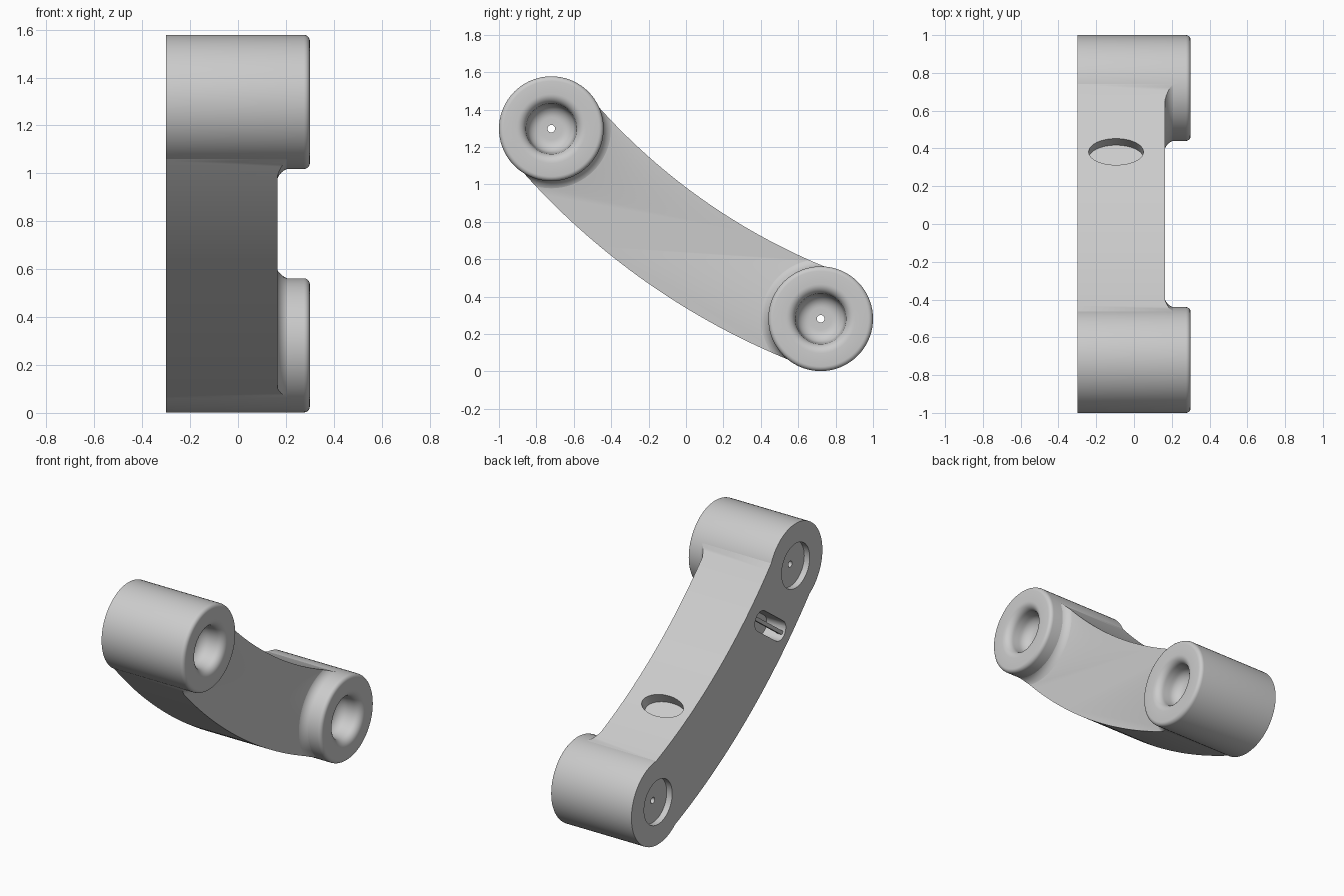
import bpy, bmesh, math
from mathutils import Matrix, Vector

if "Cube" in bpy.data.objects:
    bpy.data.objects.remove(bpy.data.objects["Cube"])

grey = bpy.data.materials.new("plain_grey")
grey.use_nodes = True
colour = (0.6, 0.6, 0.6, 1)
grey.diffuse_color = colour
grey.node_tree.nodes["Principled BSDF"].inputs["Base Color"].default_value = colour

FACE, ARM_FACE, BOSS_R = 0.3, 0.165, 0.28
UPPER, LOWER = Vector((0, -0.72, 1.298)), Vector((0, 0.72, 0.282))


def make(name, bm):
    bmesh.ops.recalc_face_normals(bm, faces=bm.faces)
    mesh = bpy.data.meshes.new(name)
    bm.to_mesh(mesh)
    bm.free()
    mesh.materials.append(grey)
    ob = bpy.data.objects.new(name, mesh)
    bpy.context.collection.objects.link(ob)
    return ob


def lathe(name, profile, centre, steps=72):
    """Spin (x, radius) points about the x axis through centre."""
    bm = bmesh.new()
    vs = [bm.verts.new((x, 0, r)) for x, r in profile]
    es = [bm.edges.new(p) for p in zip(vs, vs[1:])]
    bmesh.ops.spin(bm, geom=vs + es, cent=(0, 0, 0), axis=(1, 0, 0),
                   angle=math.tau, steps=steps)
    bmesh.ops.remove_doubles(bm, verts=bm.verts, dist=1e-5)
    bmesh.ops.translate(bm, verts=bm.verts, vec=centre)
    return make(name, bm)


def loft(name, rings):
    """Join closed rings of points with quads and cap both ends."""
    bm = bmesh.new()
    loops = [[bm.verts.new(p) for p in ring] for ring in rings]
    n = len(loops[0])
    for a, b in zip(loops, loops[1:]):
        for i in range(n):
            j = (i + 1) % n
            bm.faces.new((a[i], a[j], b[j], b[i]))
    bm.faces.new(loops[0])
    bm.faces.new(loops[-1])
    return make(name, bm)


def prism(name, outline, x0, x1):
    return loft(name, [[(x, y, z) for y, z in outline] for x in (x0, x1)])


def cut(ob, cutter):
    mod = ob.modifiers.new("cut", 'BOOLEAN')
    mod.object, mod.operation, mod.solver = cutter, 'DIFFERENCE', 'EXACT'
    with bpy.context.temp_override(object=ob, active_object=ob):
        bpy.ops.object.modifier_apply(modifier=mod.name)
    bpy.data.objects.remove(cutter)


def quarter(cx, cr, radius, start, end, n=8):
    angles = [math.radians(start + (end - start) * i / n) for i in range(n + 1)]
    return [(cx + radius * math.cos(a), cr + radius * math.sin(a)) for a in angles]


# End bosses: rounded rim, flared cup, pin hole and shallow recess behind
boss = ([(-FACE, 0.147), (-FACE, BOSS_R)]
        + quarter(0.275, 0.255, 0.025, 90, 0, 5)
        + quarter(0.25, 0.185, 0.05, 0, -90)
        + quarter(0.215, 0.06, 0.07, 90, 180)
        + [(0.145, 0.02), (-0.26, 0.02), (-0.26, 0.147), (-FACE, 0.147)])
parts = [lathe("upper_boss", boss, UPPER), lathe("lower_boss", boss, LOWER)]

# Curved arm: a rectangle swept along an arc from boss to boss
chord = LOWER - UPPER
sag, half_width = 0.11, 0.267
bend = ((chord.length / 2) ** 2 + sag ** 2) / (2 * sag)
up_normal = Vector((0, -chord.z, chord.y)).normalized()
pivot = (UPPER + LOWER) / 2 + up_normal * (bend - sag)
half_angle = math.asin(chord.length / 2 / bend) - 0.012
middle = math.atan2(-up_normal.z, -up_normal.y)
inner, outer = bend - half_width, bend + half_width
section = [(-FACE, inner), (0.225, inner), (0.225, outer), (-FACE, outer)]
steps = 36
rings = []
for i in range(steps + 1):
    a = middle + half_angle * (2 * i / steps - 1)
    rings.append([(x, pivot.y + r * math.cos(a), pivot.z + r * math.sin(a))
                  for x, r in section])
arm = loft("curved_arm", rings)
parts.append(arm)

# Lower the arm's face, leaving a fillet flare around each boss
relief = prism("relief_cutter", [(-1.5, -0.5), (1.5, -0.5), (1.5, 2), (-1.5, 2)],
               ARM_FACE, 0.4)
flare = ([(0, 0), (0, 0.345), (0.16, 0.345)]
         + quarter(0.23, 0.345, 0.07, 180, 270)[1:] + [(0.45, 0.275), (0.45, 0)])
for centre in (UPPER, LOWER):
    cut(relief, lathe("flare", flare, centre))
cut(arm, relief)

# Seat the arm ends just inside the bosses
for centre in (UPPER, LOWER):
    cut(arm, lathe("seat_cutter", [(-0.4, 0), (-0.4, 0.27), (0.4, 0.27), (0.4, 0)],
                   centre))

# Oval recess in the upper surface, square to it
angle = math.atan2(0.74 - pivot.z, 0.385 - pivot.y)
radial = Vector((0, math.cos(angle), math.sin(angle)))
spot = pivot + radial * inner + Vector((-0.095, 0, 0))
tilt = Matrix.Rotation(math.atan2(radial.y, -radial.z), 4, 'X')
bm = bmesh.new()
bmesh.ops.create_cone(bm, cap_ends=True, segments=48, radius1=1, radius2=1, depth=0.14)
bmesh.ops.transform(bm, verts=bm.verts, matrix=Matrix.Translation(spot) @ tilt
                    @ Matrix.Diagonal((0.145, 0.08, 1, 1)))
cut(arm, make("oval_cutter", bm))

# Slanted slot in the flat side, crossed by a thin bar
slot_y, slot_z, slant = -0.455, 1.0, math.radians(36)


def stadium(half, radius, n=12):
    pts = []
    for side in (1, -1):
        for i in range(n + 1):
            a = math.pi * (i / n - 0.5)
            u, v = side * (half + radius * math.cos(a)), side * radius * math.sin(a)
            pts.append((slot_y + u * math.cos(slant) - v * math.sin(slant),
                        slot_z + u * math.sin(slant) + v * math.cos(slant)))
    return pts


cut(arm, prism("slot_cutter", stadium(0.12, 0.065), -0.31, -0.16))
parts.append(prism("slot_bar", stadium(0.175, 0.012), -0.285, -0.26))

# Smooth shading with crisp edges
for ob in parts:
    bpy.ops.object.select_all(action='DESELECT')
    ob.select_set(True)
    bpy.context.view_layer.objects.active = ob
    bpy.ops.object.shade_smooth_by_angle(angle=math.radians(35))
